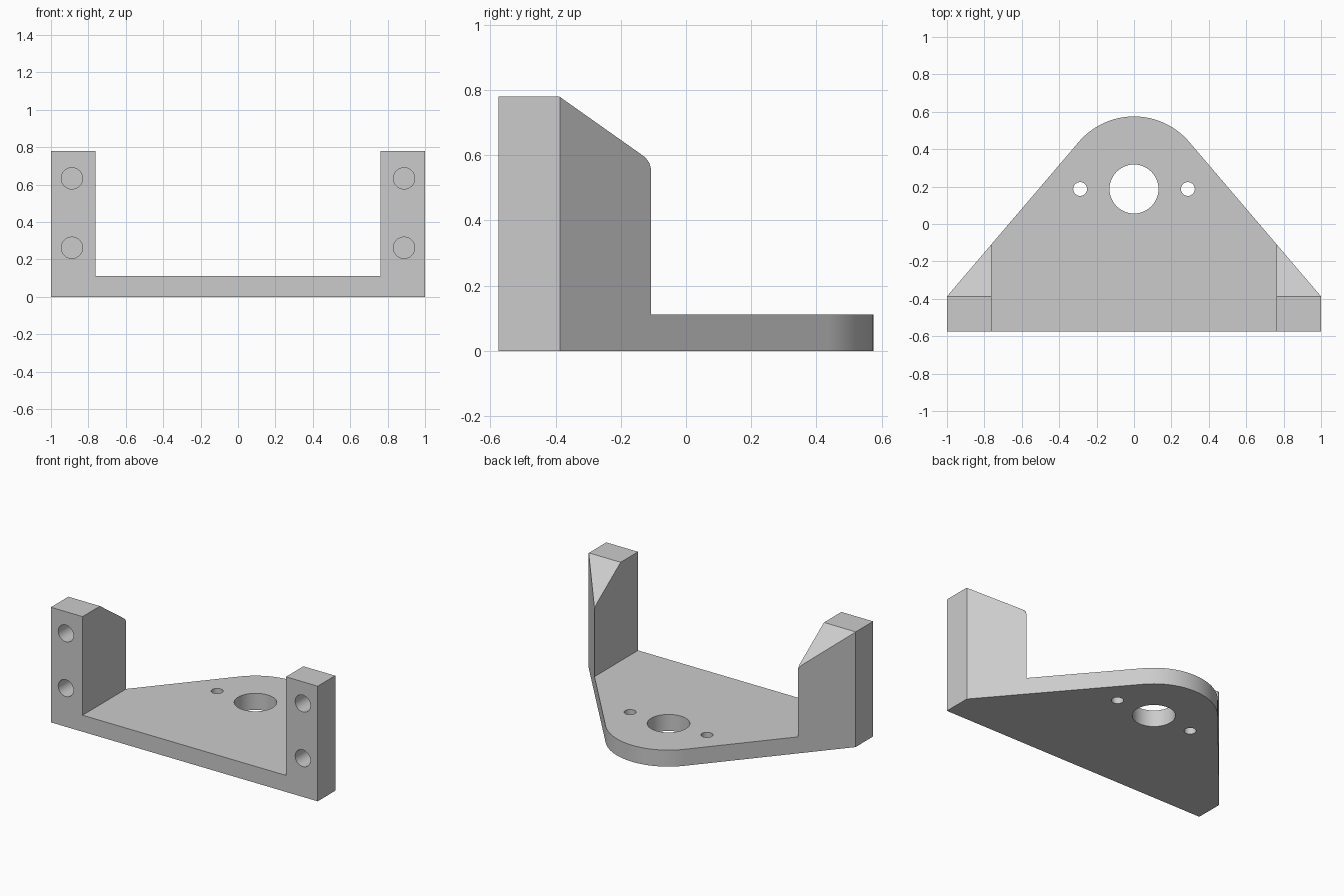
import bpy, bmesh
from math import radians, cos, sin
from mathutils import Vector

cube = bpy.data.objects.get("Cube")
if cube:
    bpy.data.objects.remove(cube, do_unlink=True)

WIDTH, FRONT, SHOULDER = 1.0, -0.575, -0.387
HEIGHT, PLATE, INNER = 0.78, 0.112, 0.762
BORE_Y, NOSE_R = 0.187, 0.388

grey = bpy.data.materials.new("plain grey")
grey.use_nodes = True
colour = (0.6, 0.6, 0.6, 1)
grey.diffuse_color = colour
grey.node_tree.nodes["Principled BSDF"].inputs["Base Color"].default_value = colour


def arc(cx, cy, r, start, end, steps):
    """Points along a circular arc, angles in degrees."""
    angles = [radians(start + (end - start) * i / steps) for i in range(steps + 1)]
    return [(cx + r * cos(a), cy + r * sin(a)) for a in angles]


def prism(name, outline, place, direction):
    """Extrude a flat outline; place maps each 2D point into space."""
    bm = bmesh.new()
    face = bm.faces.new([bm.verts.new(place(a, b)) for a, b in outline])
    ext = bmesh.ops.extrude_face_region(bm, geom=[face])
    moved = [v for v in ext["geom"] if isinstance(v, bmesh.types.BMVert)]
    bmesh.ops.translate(bm, verts=moved, vec=Vector(direction))
    bmesh.ops.recalc_face_normals(bm, faces=bm.faces)
    mesh = bpy.data.meshes.new(name)
    bm.to_mesh(mesh)
    bm.free()
    mesh.materials.append(grey)
    obj = bpy.data.objects.new(name, mesh)
    bpy.context.collection.objects.link(obj)
    return obj


def cut(target, cutter):
    """Subtract the cutter and discard it."""
    cutter.hide_render = True
    mod = target.modifiers.new("cut", "BOOLEAN")
    mod.operation, mod.solver, mod.object = "DIFFERENCE", "EXACT", cutter
    bpy.context.view_layer.objects.active = target
    bpy.ops.object.modifier_apply(modifier=mod.name)
    bpy.data.objects.remove(cutter, do_unlink=True)


# Full-height block: straight front, tapered sides, round nose at the back
nose = arc(0, BORE_Y, NOSE_R, 40.3, 139.7, 40)
outline = [(-WIDTH, FRONT), (WIDTH, FRONT), (WIDTH, SHOULDER)] + nose + [(-WIDTH, SHOULDER)]
bracket = prism("mounting_bracket", outline, lambda x, y: (x, y, 0), (0, 0, HEIGHT))

# Open space between the two posts, above the base plate
slot = [(-INNER, -1), (INNER, -1), (INNER, 1), (-INNER, 1)]
cut(bracket, prism("slot_cutter", slot, lambda x, y: (x, y, PLATE), (0, 0, 1)))

# Sloped post tops with a rounded rear shoulder
slope = [(SHOULDER - 0.143, HEIGHT + 0.1)] + arc(-0.167, 0.55, 0.06, 55, 0, 8)
slope += [(-0.107, 0.5), (0.1, 0.5), (0.1, HEIGHT + 0.1)]
cut(bracket, prism("slope_cutter", slope, lambda y, z: (-1.2, y, z), (2.4, 0, 0)))

# Centre bore and two small holes through the plate
for x, r in ((0, 0.131), (-0.288, 0.037), (0.288, 0.037)):
    ring = arc(x, BORE_Y, r, 0, 352.5, 47)
    cut(bracket, prism("hole_cutter", ring, lambda a, b: (a, b, -0.1), (0, 0, 0.3)))

# Blind screw holes in the front of each post
for x in (-0.888, 0.888):
    for z in (0.262, 0.633):
        ring = arc(x, z, 0.057, 0, 348.75, 31)
        cut(bracket, prism("screw_cutter", ring,
                           lambda a, b: (a, FRONT - 0.1, b), (0, 0.28, 0)))

# Smooth curved walls, keep hard edges
bpy.ops.object.select_all(action="DESELECT")
bracket.select_set(True)
bpy.context.view_layer.objects.active = bracket
bpy.ops.object.shade_smooth_by_angle(angle=radians(25))
weighted = bracket.modifiers.new("weighted normals", "WEIGHTED_NORMAL")
weighted.keep_sharp = True
